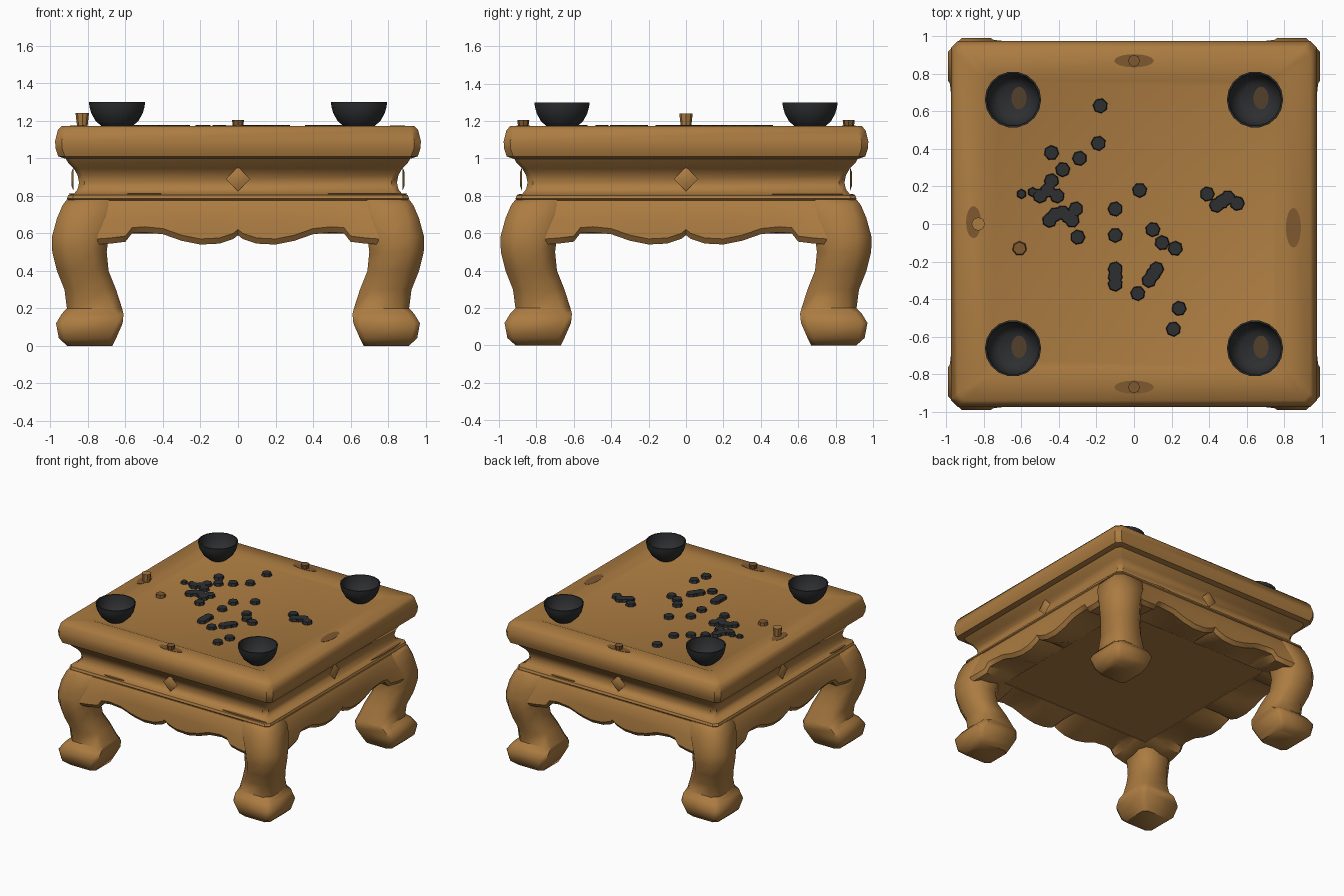
import bpy, bmesh, math, random
from mathutils import Matrix

random.seed(4)
cube = bpy.data.objects.get("Cube")
if cube:
    bpy.data.objects.remove(cube)


def material(name, colour):
    m = bpy.data.materials.new(name)
    m.use_nodes = True
    m.diffuse_color = (*colour, 1)
    m.node_tree.nodes["Principled BSDF"].inputs["Base Color"].default_value = (*colour, 1)
    return m


WOOD = material("warm wood", (0.41, 0.2, 0.053))
STAIN = material("dark wood stain", (0.21, 0.1, 0.03))
BLACK = material("black lacquer", (0.027, 0.028, 0.03))
RESIDUE = material("bowl residue", (0.085, 0.05, 0.025))


def finish(name, bm, mat, matrix=None, limit=40):
    """Turn a bmesh into an object, smooth except at edges sharper than limit."""
    if matrix:
        bm.transform(matrix)
    bmesh.ops.recalc_face_normals(bm, faces=bm.faces)
    for f in bm.faces:
        f.smooth = True
    for e in bm.edges:
        e.smooth = e.calc_face_angle(0) < math.radians(limit)
    mesh = bpy.data.meshes.new(name)
    bm.to_mesh(mesh)
    bm.free()
    mesh.materials.append(mat)
    ob = bpy.data.objects.new(name, mesh)
    bpy.context.collection.objects.link(ob)


def loft(rings):
    """Skin a list of equal closed rings and cap both ends."""
    bm = bmesh.new()
    loops = [[bm.verts.new(p) for p in r] for r in rings]
    for a, b in zip(loops, loops[1:]):
        n = len(a)
        for i in range(n):
            bm.faces.new((a[i], a[(i + 1) % n], b[(i + 1) % n], b[i]))
    bm.faces.new(loops[0])
    bm.faces.new(loops[-1])
    return bm


def square_ring(lo, hi, z, c):
    """Square from lo to hi on both axes, with corners cut by c."""
    a, b = lo + c, hi - c
    return [(a, lo, z), (b, lo, z), (hi, a, z), (hi, b, z),
            (b, hi, z), (a, hi, z), (lo, b, z), (lo, a, z)]


def cone(name, mat, r1, r2, depth, sides, matrix):
    bm = bmesh.new()
    bmesh.ops.create_cone(bm, cap_ends=True, segments=sides,
                          radius1=r1, radius2=r2, depth=depth)
    finish(name, bm, mat, matrix)


def move(x, y, z):
    return Matrix.Translation((x, y, z))


def turn(k, axis='Z'):
    return Matrix.Rotation(k * math.pi / 2, 4, axis)


def plate(name, mat, x, y, z, rx, ry, k=0):
    """Thin oval patch, on side k of the table."""
    cone(name, mat, 1, 1, 0.004, 24,
         turn(k) @ move(x, y, z) @ Matrix.Diagonal((rx, ry, 1, 1)))


# Table body: underside, lip and hollow waist (half width, height)
waist = [(.72, .606), (.8, .77), (.9, .772), (.912, .785), (.905, .803), (.875, .81),
         (.855, .835), (.847, .87), (.855, .91), (.875, .945), (.905, .975), (.925, 1.01)]
finish("waist", loft([square_ring(-h, h, z, .03) for h, z in waist]), WOOD)

# Top slab with a rounded edge and a shallow tray
slab = [(.92, .998), (.958, 1.01), (.972, 1.05), (.975, 1.09), (.96, 1.15), (.94, 1.173),
        (.8, 1.173), (.76, 1.156)]
finish("table_top", loft([square_ring(-h, h, z, .035) for h, z in slab]), WOOD)

# Legs: inner edge, outer edge, height and corner cut, from foot to knee
leg = [(.67, .91, 0, .03), (.65, .955, .04, .03), (.615, .97, .12, .03),
       (.61, .94, .17, .035), (.618, .912, .2, .05), (.65, .925, .3, .06),
       (.69, .965, .4, .07), (.7, .99, .5, .075), (.69, .992, .58, .075),
       (.66, .965, .68, .06), (.65, .935, .75, .05), (.65, .912, .78, .05)]

# Apron lower edge from centre to leg (x, z)
edge = [(0, .59), (.025, .57), (.1, .545), (.2, .54), (.3, .56), (.4, .595), (.5, .605),
        (.565, .6), (.6, .555), (.68, .545), (.75, .54)]
edge = [(-x, z) for x, z in edge[:0:-1]] + edge


def apron_section(x, low):
    flare = max(0, abs(x) - .5) * .12
    outline = [(.75, .775), (.91, .775), (.93, .74), (.945 + flare / 2, .67),
               (.952 + flare, low + .03), (.93 + flare, low), (.83, low + .012),
               (.69, .6)]
    return [(x, -y, z) for y, z in outline]


for k, side in enumerate(("front", "left", "back", "right")):
    finish(side + "_leg", loft([square_ring(*r) for r in leg]), WOOD, turn(k), 50)
    finish(side + "_apron", loft([apron_section(x, z) for x, z in edge]), WOOD, turn(k))
    # Thin diamond ornament standing just off the waist
    cone(side + "_diamond", WOOD, .066, .035, .012, 4,
         turn(k) @ move(0, -.882, .89) @ turn(1, 'X'))

# Worn patches on the lip below the waist: side, centre and half length
for k, x, length in ((0, .68, .2), (0, -.5, .09), (1, .65, .19), (2, -.49, .11), (3, .7, .1)):
    plate("lip_stain", STAIN, x, -.887, .809, length, .014, k)


# Bowls, turned from a profile (radius, height)
bowl = [(.06, 1.152), (.082, 1.17), (.115, 1.2), (.137, 1.24), (.147, 1.275), (.15, 1.3),
        (.141, 1.3), (.134, 1.255), (.112, 1.21), (.078, 1.186)]


def circle(r, z, n=18):
    return [(r * math.cos(math.tau * i / n), r * math.sin(math.tau * i / n), z)
            for i in range(n)]


for sx, lr in ((1, "left"), (-1, "right")):
    for sy, fb in ((1, "back"), (-1, "front")):
        x, y = sx * .645, sy * .663
        finish(f"{fb}_{lr}_bowl", loft([circle(r, z) for r, z in bowl]), BLACK, move(x, y, 0))
        plate(f"{fb}_{lr}_bowl_residue", RESIDUE, x + .032, y + .008, 1.188, .04, .06)

# Stains and pegs on the rim
for sy, fb in ((1, "back"), (-1, "front")):
    plate(fb + "_stain", STAIN, 0, sy * .87, 1.173, .105, .035)
    cone(fb + "_peg", STAIN, .028, .032, .035, 8, move(0, sy * .87, 1.187))
plate("left_stain", STAIN, .85, -.02, 1.173, .04, .105)
plate("right_stain", STAIN, -.855, .01, 1.173, .04, .085)
cone("right_peg", WOOD, .028, .036, .07, 8, move(-.83, 0, 1.206))

# Stones scattered in the tray, some in clumps
stones = [(-.18, .63), (-.19, .43), (-.29, .35), (-.44, .38), (-.38, .29), (-.44, .23),
          (-.5, .15), (-.41, .15), (-.45, .02), (-.38, .06), (-.31, .08), (-.33, .02),
          (-.3, -.07), (-.1, .08), (-.1, -.06), (.03, .18), (-.1, -.24), (-.1, -.32),
          (.02, -.37), (.08, -.3), (.12, -.24), (.1, -.03), (.15, -.1), (.22, -.13),
          (.24, -.45), (.21, -.56), (.39, .16), (.44, .1), (.5, .14), (.55, .11),
          (-.46, .18), (-.35, .04), (-.42, .05), (-.1, -.28), (.1, -.27), (.47, .12)]
for x, y in stones:
    cone("stone", BLACK, .041, .036, .024, 7,
         move(x, y, 1.166) @ turn(random.random() * 4))
for x, y in ((-.6, .16), (-.54, .17)):
    cone("small_stone", BLACK, .028, .022, .022, 6, move(x, y, 1.165))
cone("wooden_stone", STAIN, .04, .034, .026, 7, move(-.61, -.13, 1.167))
